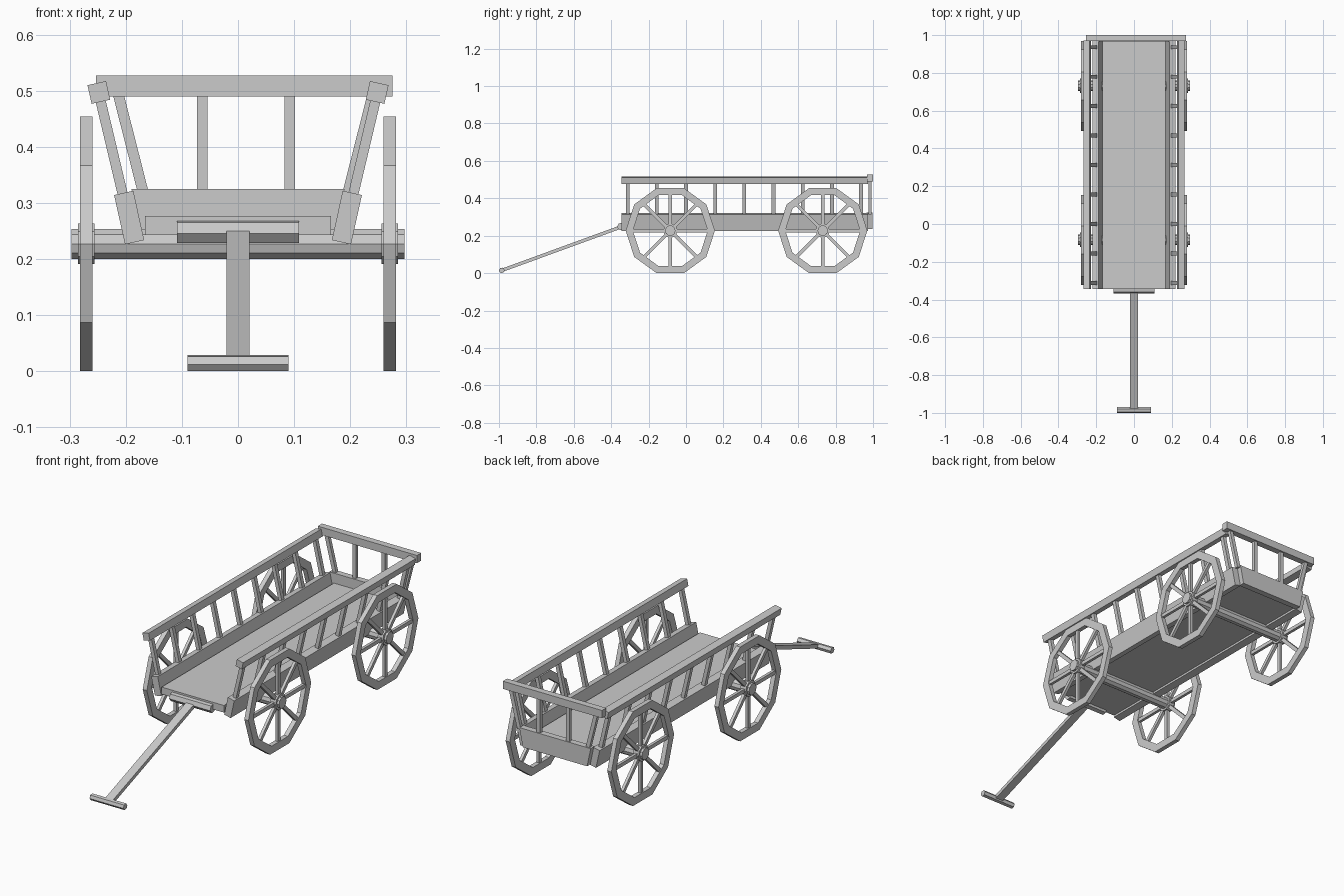
import bpy, bmesh, math
from mathutils import Vector, Matrix

cube = bpy.data.objects.get("Cube")
if cube:
    bpy.data.objects.remove(cube)

GREY = (0.6, 0.6, 0.6, 1)
wood = bpy.data.materials.new("plain grey wood")
wood.use_nodes = True
wood.diffuse_color = GREY
wood.node_tree.nodes["Principled BSDF"].inputs["Base Color"].default_value = GREY


def finish(name, bm):
    bmesh.ops.recalc_face_normals(bm, faces=bm.faces)
    mesh = bpy.data.meshes.new(name)
    bm.to_mesh(mesh)
    bm.free()
    mesh.materials.append(wood)
    obj = bpy.data.objects.new(name, mesh)
    bpy.context.scene.collection.objects.link(obj)
    return obj


def box(name, centre, size, tilt=0):
    """Box rolled about the y axis by tilt."""
    bm = bmesh.new()
    m = Matrix.Translation(centre) @ Matrix.Rotation(tilt, 4, 'Y') @ Matrix.Diagonal((*size, 1))
    bmesh.ops.create_cube(bm, size=1, matrix=m)
    return finish(name, bm)


def beam(name, a, b, width, depth, side=(1, 0, 0)):
    """Square-cut bar from a to b; width runs roughly along side."""
    a, b = Vector(a), Vector(b)
    along = (b - a).normalized()
    across = Vector(side)
    across = (across - along * across.dot(along)).normalized()
    rot = Matrix((across, along.cross(across), along)).transposed().to_4x4()
    bm = bmesh.new()
    m = Matrix.Translation((a + b) / 2) @ rot @ Matrix.Diagonal((width, depth, (b - a).length, 1))
    bmesh.ops.create_cube(bm, size=1, matrix=m)
    return finish(name, bm)


def ring_points(sides, radius, x, y, z, turn=0):
    angles = [turn + math.tau * i / sides for i in range(sides)]
    return [(x, y + radius * math.cos(t), z + radius * math.sin(t)) for t in angles]


def bar(name, sides, radius, x0, x1, y, z, turn=0):
    """Faceted bar lying along x."""
    bm = bmesh.new()
    loops = [[bm.verts.new(p) for p in ring_points(sides, radius, x, y, z, turn)] for x in (x0, x1)]
    for i in range(sides):
        j = (i + 1) % sides
        bm.faces.new((loops[0][i], loops[0][j], loops[1][j], loops[1][i]))
    for loop in loops:
        bm.faces.new(loop)
    return finish(name, bm)


def rim(name, x, y, z, outer, inner, width):
    """Ten-sided wheel rim with a square section."""
    bm = bmesh.new()
    section = [(outer, -1), (outer, 1), (inner, 1), (inner, -1)]
    loops = [[bm.verts.new(p) for p in ring_points(10, r, x + s * width / 2, y, z)] for r, s in section]
    for k in range(4):
        a, b = loops[k], loops[(k + 1) % 4]
        for i in range(10):
            j = (i + 1) % 10
            bm.faces.new((a[i], a[j], b[j], b[i]))
    return finish(name, bm)


FRONT, BACK = -0.344, 0.972
MID, LENGTH = (FRONT + BACK) / 2, BACK - FRONT
TILT = math.radians(12.5)

# Wagon bed
box("floor", (0, MID, 0.26), (0.332, LENGTH, 0.034))
for s, side in ((1, "left"), (-1, "right")):
    box(side + "_side_board", (s * 0.194, MID, 0.274), (0.035, LENGTH, 0.09), s * TILT)
    box(side + "_top_rail", (s * 0.248, MID, 0.497), (0.034, LENGTH, 0.034), s * TILT)
    for i in range(9):
        y = -0.312 + 0.156 * i
        beam(f"{side}_slat_{i + 1}", (s * 0.248, y, 0.495), (s * 0.203, y, 0.305), 0.018, 0.02)

# Tailboard, narrower at the bottom
tail = box("tailboard", (0, 0.981, 0.28), (0.38, 0.03, 0.09))
for v in tail.data.vertices:
    if v.co.z < 0.28:
        v.co.x *= 0.9
box("back_rail", (0.011, 0.984, 0.5085), (0.528, 0.032, 0.037))
for i, (low, high) in enumerate([(-0.168, -0.215), (-0.064, -0.064), (0.092, 0.092), (0.195, 0.242)]):
    beam(f"back_slat_{i + 1}", (low, 0.983, 0.315), (high, 0.983, 0.5), 0.019, 0.017)

# Axles and wheels
HUB_Z, WHEEL_X = 0.227, 0.2705
for y, end in ((-0.084, "front"), (0.731, "back")):
    bar(end + "_axle", 10, 0.028, -0.297, 0.297, y, HUB_Z)
    for s, side in ((1, "left"), (-1, "right")):
        name = f"{end}_{side}_wheel"
        x = s * WHEEL_X
        rim(name + "_rim", x, y, HUB_Z, 0.2385, 0.2, 0.022)
        bar(name + "_hub", 10, 0.038, x - 0.015, x + 0.015, y, HUB_Z)
        for i in range(8):
            t = math.tau * i / 8
            d = Vector((0, math.cos(t), math.sin(t)))
            c = Vector((x, y, HUB_Z))
            beam(f"{name}_spoke_{i + 1}", c + d * 0.02, c + d * 0.208, 0.014, 0.018)

# Drawbar with its pivot and handle
TURN = math.radians(10)
bar("drawbar_pivot", 6, 0.0212, -0.109, 0.109, -0.347, 0.249, TURN)
bar("drawbar_handle", 6, 0.0152, -0.09, 0.09, -0.985, 0.0144, TURN)
beam("drawbar", (0, -0.982, 0.0155), (0, -0.35, 0.246), 0.041, 0.018)
